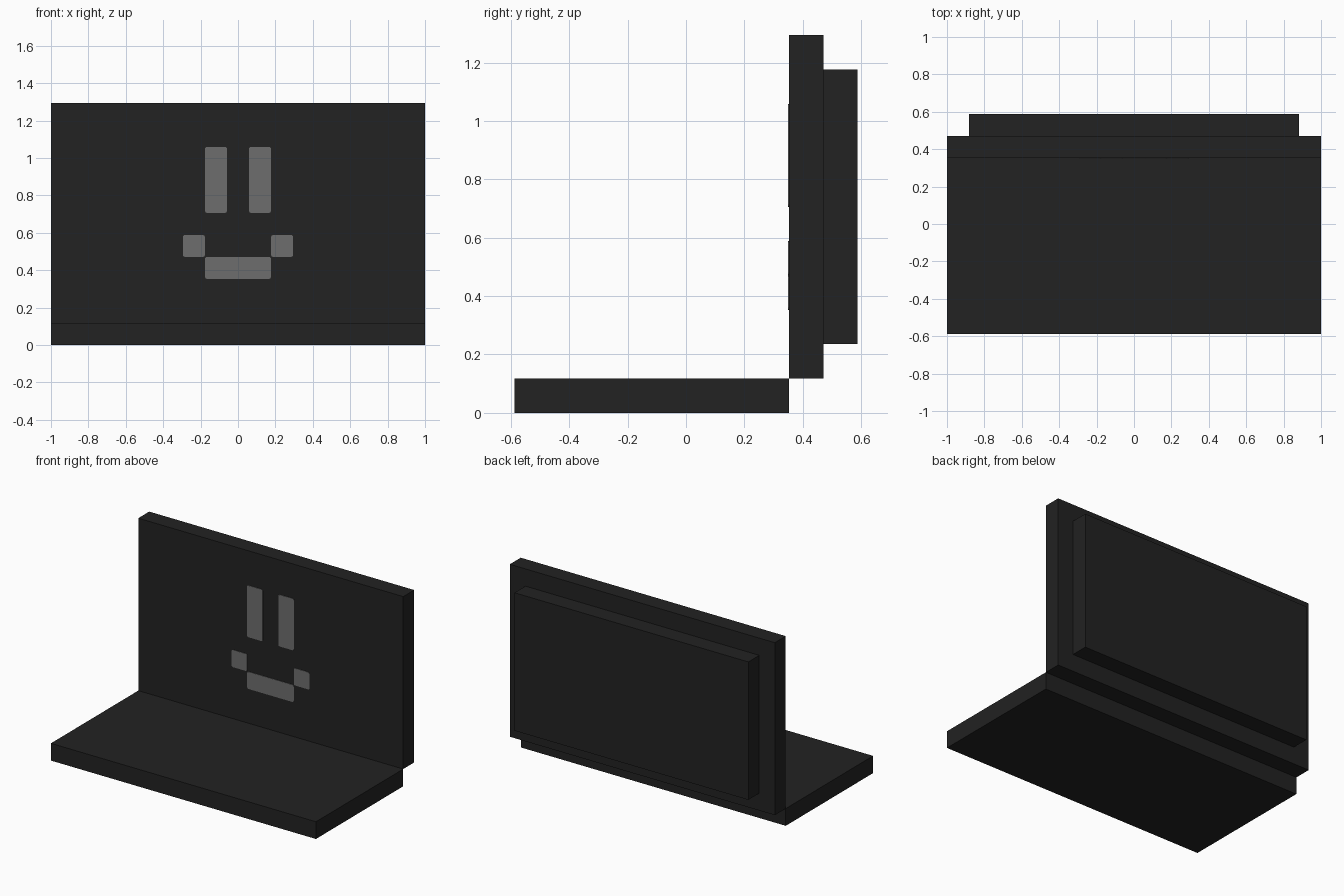
import bpy, bmesh

if "Cube" in bpy.data.objects:
    bpy.data.objects.remove(bpy.data.objects["Cube"])

P = 2 / 17  # the model sits on a grid of 17 cells across


def material(name, value):
    m = bpy.data.materials.new(name)
    m.diffuse_color = (value, value, value, 1)
    m.use_nodes = True
    m.node_tree.nodes["Principled BSDF"].inputs["Base Color"].default_value = m.diffuse_color
    return m


charcoal = material("charcoal", 0.016)
grey = material("mid grey", 0.155)


def box(name, x, y, z, mat, corner=0):
    """Box from (min, max) ranges; corner rounds the edges running along y."""
    bm = bmesh.new()
    bmesh.ops.create_cube(bm, size=1)
    for v in bm.verts:
        for i, (lo, hi) in enumerate((x, y, z)):
            v.co[i] = lo if v.co[i] < 0 else hi
    if corner:
        edges = [e for e in bm.edges
                 if abs(e.verts[0].co.y - e.verts[1].co.y) > 1e-5]
        bmesh.ops.bevel(bm, geom=edges, offset=corner, segments=2,
                        profile=0.5, affect='EDGES')
    me = bpy.data.meshes.new(name)
    bm.to_mesh(me)
    bm.free()
    me.materials.append(mat)
    ob = bpy.data.objects.new(name, me)
    bpy.context.collection.objects.link(ob)
    return ob


# Body: flat base, upright screen, raised panel behind the screen
box("base", (-1, 1), (-5 * P, 3 * P), (0, P), charcoal)
box("screen", (-1, 1), (3 * P, 4 * P), (P, 11 * P), charcoal)
box("back_panel", (-7.5 * P, 7.5 * P), (4 * P, 5 * P), (2 * P, 10 * P), charcoal)


# Face on the screen: thin plates
def plate(name, x0, x1, z0, z1):
    box(name, (x0 * P, x1 * P), (3 * P - 0.003, 3 * P + 0.001),
        (z0 * P, z1 * P), grey, 0.01)


plate("mouth", -1.5, 1.5, 3, 4)
for side, s in (("left", -1), ("right", 1)):
    plate(side + "_eye", *sorted((0.5 * s, 1.5 * s)), 6, 9)
    plate(side + "_mouth_corner", *sorted((1.5 * s, 2.5 * s)), 4, 5)
